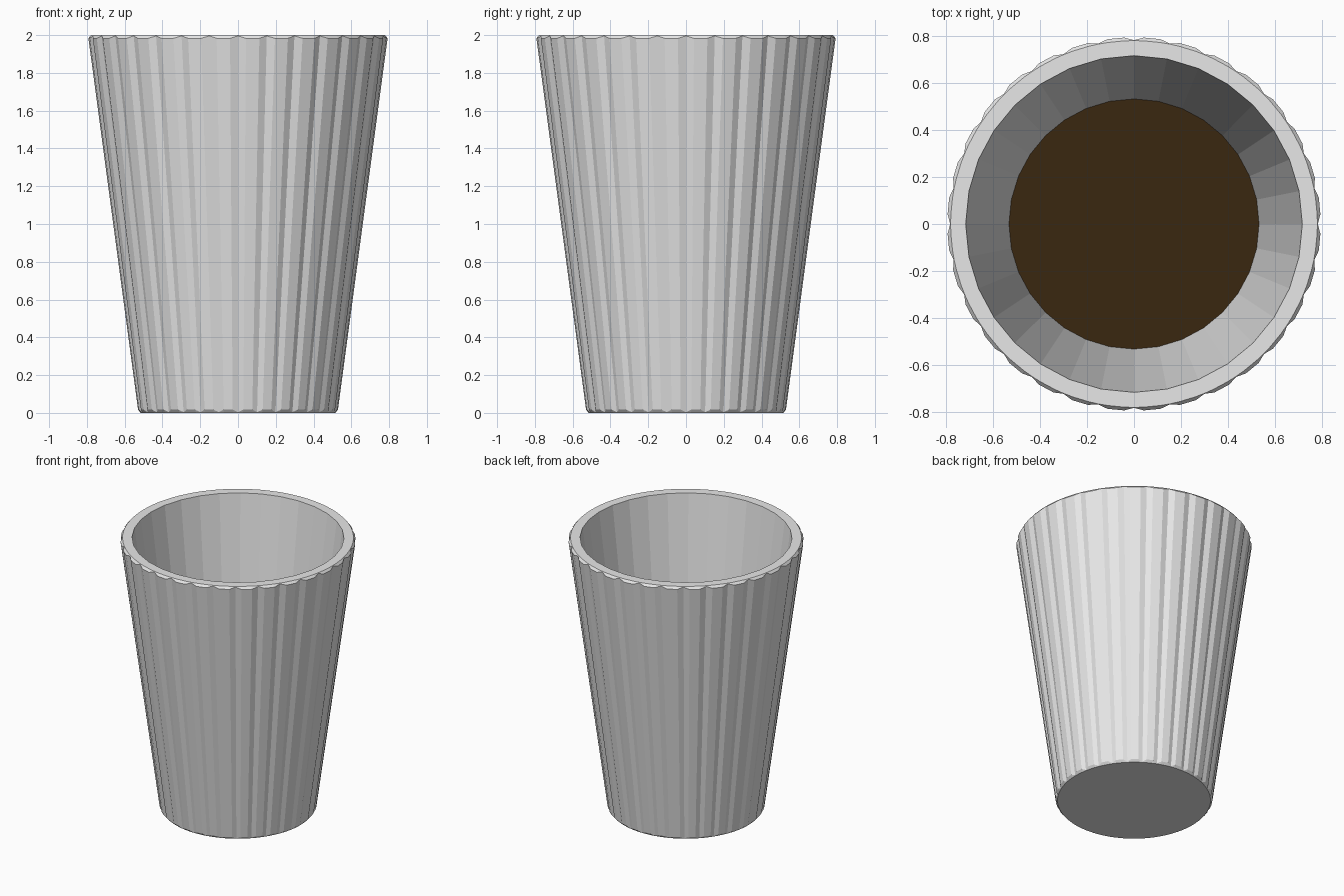
import bpy, bmesh, math

if "Cube" in bpy.data.objects:
    bpy.data.objects.remove(bpy.data.objects["Cube"])

FLUTES = 32
STEP = 2 * math.pi / FLUTES


def material(name, color):
    m = bpy.data.materials.new(name)
    m.diffuse_color = (*color, 1)
    m.use_nodes = True
    m.node_tree.nodes["Principled BSDF"].inputs["Base Color"].default_value = m.diffuse_color
    return m


def finish(bm, name, mat):
    bmesh.ops.recalc_face_normals(bm, faces=bm.faces)
    me = bpy.data.meshes.new(name)
    bm.to_mesh(me)
    bm.free()
    me.materials.append(mat)
    ob = bpy.data.objects.new(name, me)
    bpy.context.collection.objects.link(ob)
    return ob


def ring(bm, r, z, groove=0.0, groove_z=0.0):
    # three points per flute: groove line, then the two panel edges
    verts = []
    for i in range(FLUTES):
        for f in (0, 0.27, 0.73):
            a = (i + f) * STEP
            rr, zz = (r - groove, z + groove_z) if f == 0 else (r, z)
            verts.append(bm.verts.new((rr * math.cos(a), rr * math.sin(a), zz)))
    return verts


def plain_ring(bm, r, z):
    # inner wall: points lie on a 32-sided polygon
    verts = []
    for i in range(FLUTES):
        a, b = i * STEP, (i + 1) * STEP
        for f in (0, 0.27, 0.73):
            x = r * ((1 - f) * math.cos(a) + f * math.cos(b))
            y = r * ((1 - f) * math.sin(a) + f * math.sin(b))
            verts.append(bm.verts.new((x, y, z)))
    return verts


def bridge(bm, lo, hi):
    n = len(lo)
    for i in range(n):
        j = (i + 1) % n
        bm.faces.new((lo[i], lo[j], hi[j], hi[i]))


white = material("cup_grey_white", (0.8, 0.8, 0.8))
brown = material("coffee_brown", (0.042, 0.02, 0.005))

# fluted cup: base, chamfer, grooved wall, chamfer, rim, inner wall, floor
bm = bmesh.new()
rings = [
    ring(bm, 0.516, 0.0),
    ring(bm, 0.530, 0.017, 0.012, -0.013),
    ring(bm, 0.793, 1.983, 0.012, 0.013),
    ring(bm, 0.779, 2.0),
    plain_ring(bm, 0.715, 2.0),
    plain_ring(bm, 0.47, 0.08),
]
for lo, hi in zip(rings, rings[1:]):
    bridge(bm, lo, hi)
bm.faces.new(rings[0])
bm.faces.new(rings[-1])
finish(bm, "fluted_cup", white)

# drink surface inside the cup
bm = bmesh.new()
bmesh.ops.create_circle(bm, cap_ends=True, segments=FLUTES, radius=0.535)
bmesh.ops.translate(bm, verts=bm.verts, vec=(0, 0, 0.56))
finish(bm, "coffee_surface", brown)
